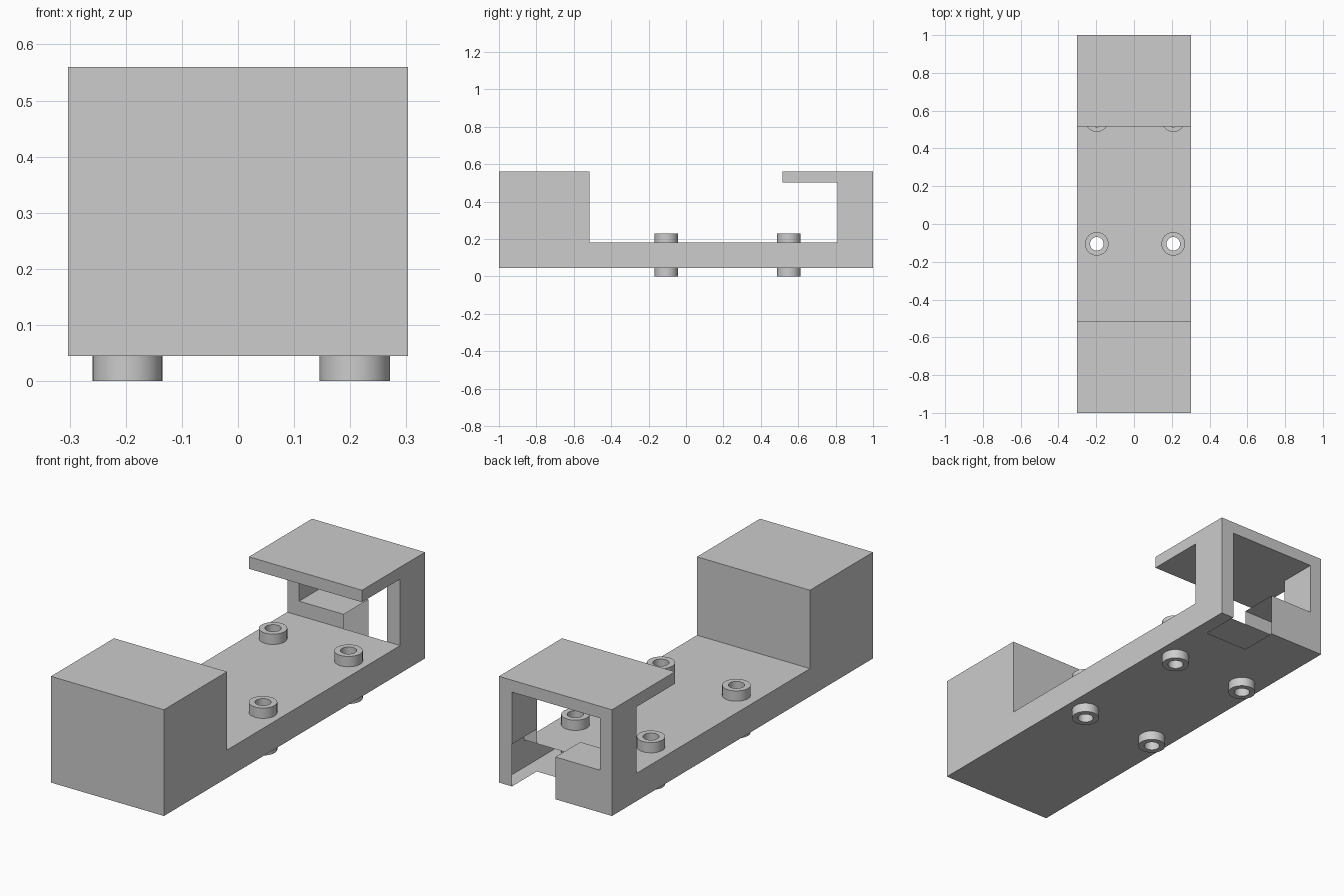
import bpy, bmesh, math

if "Cube" in bpy.data.objects:
    bpy.data.objects.remove(bpy.data.objects["Cube"])

grey = bpy.data.materials.new("light_grey")
grey.diffuse_color = (0.604, 0.604, 0.604, 1)
grey.use_nodes = True
grey.node_tree.nodes["Principled BSDF"].inputs["Base Color"].default_value = grey.diffuse_color


def make_object(name, bm):
    mesh = bpy.data.meshes.new(name)
    bm.to_mesh(mesh)
    bm.free()
    mesh.materials.append(grey)
    ob = bpy.data.objects.new(name, mesh)
    bpy.context.collection.objects.link(ob)
    return ob


# Frame body: a solid made of box cells between these planes
X = [-0.303, -0.239, 0.0, 0.233, 0.303]
Y = [-1.0, -0.517, 0.517, 0.81, 1.0]
Z = [0.045, 0.18, 0.25, 0.502, 0.56]


def filled(i, j, k):
    if min(i, j, k) < 0 or max(i, j, k) > 3:
        return False
    if j == 0:                       # solid front block
        return True
    if j == 1:                       # open deck
        return k == 0
    if j == 2:                       # deck below, roof lip above
        return k in (0, 3)
    if k == 3 or i in (0, 3):        # back roof and posts
        return True
    return i == 1 and k < 2          # sill on the left half only


bm = bmesh.new()
cache = {}


def vert(c):
    if c not in cache:
        cache[c] = bm.verts.new((X[c[0]], Y[c[1]], Z[c[2]]))
    return cache[c]


for cell in [(i, j, k) for i in range(4) for j in range(4) for k in range(4)]:
    if not filled(*cell):
        continue
    for axis in range(3):
        for side in (0, 1):
            near = list(cell)
            near[axis] += 2 * side - 1
            if filled(*near):
                continue
            u, v = (axis + 1) % 3, (axis + 2) % 3
            loop = []
            for a, b in ((0, 0), (1, 0), (1, 1), (0, 1)):
                c = list(cell)
                c[axis] += side
                c[u] += a
                c[v] += b
                loop.append(vert(tuple(c)))
            bm.faces.new(loop if side else loop[::-1])
body = make_object("frame_body", bm)

# Bushing positions, and a cutter for their passages through the deck
SPOTS = [(x, y) for x in (-0.197, 0.208) for y in (-0.105, 0.55)]
R_OUT, R_IN, TOP, SEG = 0.0625, 0.036, 0.23, 32


def ring(bm, x, y, r, z):
    return [bm.verts.new((x + r * math.cos(2 * math.pi * s / SEG),
                          y + r * math.sin(2 * math.pi * s / SEG), z))
            for s in range(SEG)]


def bridge(bm, a, b):
    for s in range(SEG):
        t = (s + 1) % SEG
        bm.faces.new((a[s], a[t], b[t], b[s]))


bm = bmesh.new()
for x, y in SPOTS:
    lo, hi = ring(bm, x, y, 0.05, -0.1), ring(bm, x, y, 0.05, 0.3)
    bridge(bm, lo, hi)
    bm.faces.new(lo[::-1])
    bm.faces.new(hi)
cutter = make_object("hole_cutter", bm)
cutter.hide_render = True

mod = body.modifiers.new("holes", "BOOLEAN")
mod.operation = "DIFFERENCE"
mod.solver = "EXACT"
mod.object = cutter
bpy.context.view_layer.objects.active = body
bpy.ops.object.modifier_apply(modifier=mod.name)
bpy.data.objects.remove(cutter)

# Back notch: its three side walls are open, showing the hollow shell
bm = bmesh.new()
bm.from_mesh(body.data)


def in_notch_wall(f):
    c, n = f.calc_center_median(), f.normal
    if c.z > Z[2] or c.y < Y[3] - 0.001 or not -0.001 < c.x < X[3] + 0.001:
        return False
    return abs(n.x) > 0.9 or (n.y > 0.9 and c.y < Y[3] + 0.001)


bmesh.ops.delete(bm, geom=[f for f in bm.faces if in_notch_wall(f)],
                 context="FACES")
bmesh.ops.dissolve_limit(bm, angle_limit=0.01, verts=bm.verts[:],
                         edges=bm.edges[:])
bm.to_mesh(body.data)
bm.free()

# Bushings: hollow tubes through the deck
for n, (x, y) in enumerate(SPOTS, 1):
    bm = bmesh.new()
    loops = [ring(bm, x, y, r, z) for r, z in
             ((R_OUT, 0), (R_OUT, TOP), (R_IN, TOP), (R_IN, 0))]
    for a in range(4):
        bridge(bm, loops[a], loops[(a + 1) % 4])
    bush = make_object(f"bushing_{n}", bm)
    bpy.ops.object.select_all(action="DESELECT")
    bush.select_set(True)
    bpy.context.view_layer.objects.active = bush
    bpy.ops.object.shade_smooth_by_angle(angle=math.radians(30))
